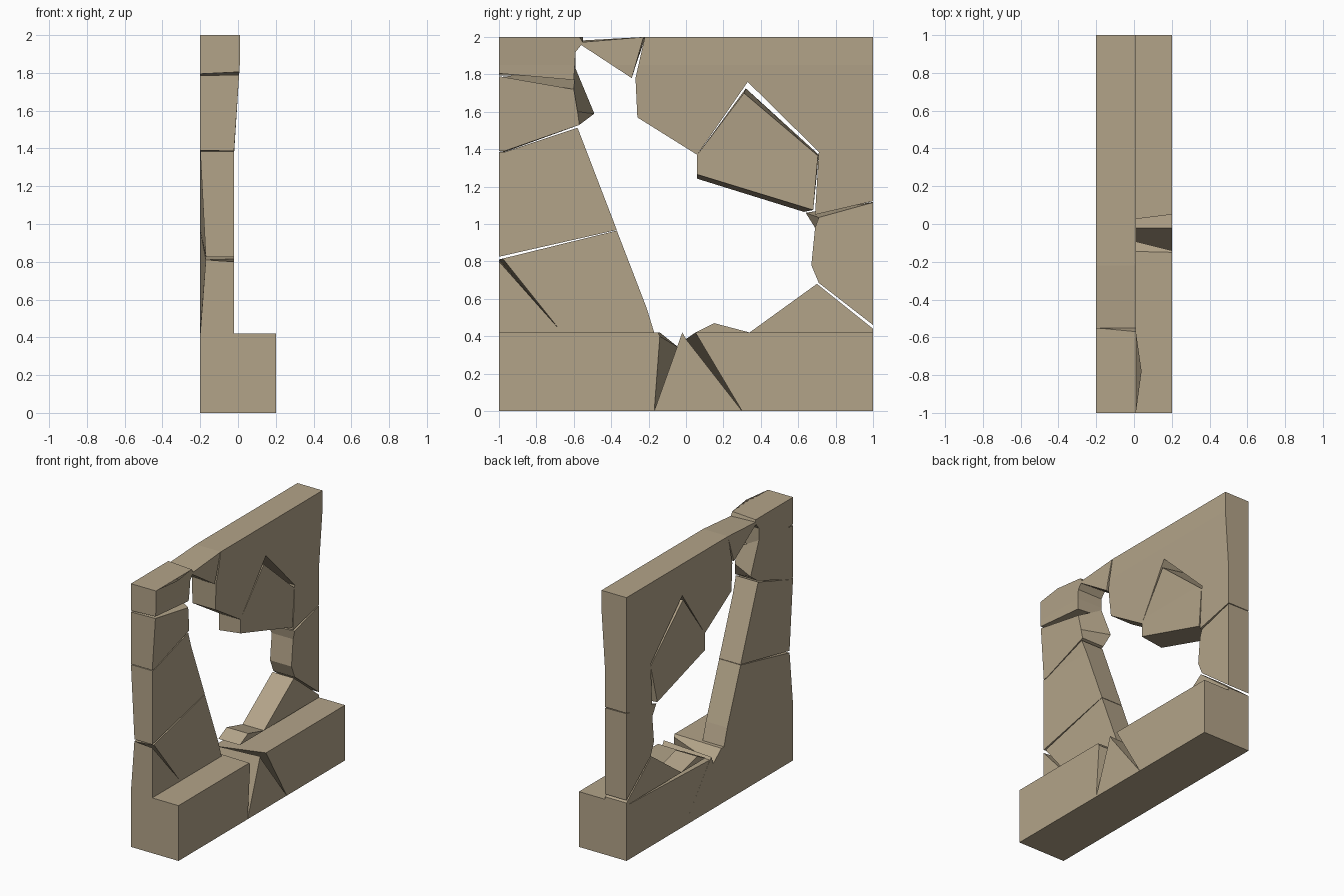
import bpy, bmesh

if "Cube" in bpy.data.objects:
    bpy.data.objects.remove(bpy.data.objects["Cube"])

# single stone colour
stone = bpy.data.materials.new("tan_stone")
stone.diffuse_color = (0.45, 0.37, 0.25, 1)
stone.use_nodes = True
stone.node_tree.nodes["Principled BSDF"].inputs["Base Color"].default_value = stone.diffuse_color
BACK = -0.2


def wall_front(y, z):
    """Front plane: recessed below, flaring out toward the top."""
    if z <= 1.4:
        return -0.02
    return -0.02 + 0.03 * min(1, (z - 1.4) / 0.45)


def wall_back(y, z):
    """Back plane, worn inward at the left end."""
    if y < -0.98 and 0.42 < z < 1.39:
        d = (z - 0.42) / 0.4 if z < 0.82 else (1.39 - z) / 0.57
        return BACK + 0.03 * d
    return BACK


def chunk(name, front, back=None, depth=None, bulge=None):
    """Loft a (y, z) outline from the back plane to the front plane."""
    back = back or front
    bm = bmesh.new()
    vb = [bm.verts.new((BACK, y, z)) for y, z in back]
    vf = [bm.verts.new((0, y, z)) for y, z in front]
    n = len(vb)
    bm.faces.new(vf)
    bm.faces.new(vb[::-1])
    for i in range(n):
        j = (i + 1) % n
        bm.faces.new((vf[i], vb[i], vb[j], vf[j]))
    for zc in (1.4, 1.85):
        bmesh.ops.bisect_plane(bm, geom=bm.verts[:] + bm.edges[:] + bm.faces[:],
                               plane_co=(0, 0, zc), plane_no=(0, 0, 1))
    for v in bm.verts:
        y, z = v.co.y, v.co.z
        if v.co.x > -0.001:
            v.co.x = depth if depth is not None else wall_front(y, z)
            if bulge and abs(y - bulge[0]) < 0.01 and abs(z - bulge[1]) < 0.01:
                v.co.x = bulge[2]
        elif v.co.x < BACK + 0.001:
            v.co.x = wall_back(y, z)
    bmesh.ops.recalc_face_normals(bm, faces=bm.faces[:])
    me = bpy.data.meshes.new(name)
    bm.to_mesh(me)
    bm.free()
    me.materials.append(stone)
    ob = bpy.data.objects.new(name, me)
    bpy.context.collection.objects.link(ob)
    return ob


# plinth, split by two wedge cracks
chunk("plinth_left",
      [(-1, 0), (-.17, 0), (-.14, .40), (-.15, .42), (-1, .42)],
      [(-1, 0), (-.17, 0), (-.04, .34), (-.14, .42), (-1, .42)], depth=0.2)
chunk("plinth_middle",
      [(-.17, 0), (.3, 0), (0, .385), (-.02, .42)],
      [(-.17, 0), (.3, 0), (.01, .37), (-.02, .40)], depth=0.2)
chunk("plinth_right",
      [(.3, 0), (1, 0), (1, .42), (.05, .42)],
      [(.3, 0), (1, 0), (1, .42), (.05, .42), (0, .385)][:3] + [(.0, .385)],
      depth=0.2)
chunk("rubble_slab", [(.05, .42), (.15, .47), (.34, .42)])

# left pier, stacked broken blocks
chunk("pier_left_foot",
      [(-1, .42), (-.67, .42), (-.68, .44), (-1, .80)],
      [(-1, .42), (-.67, .42), (-.68, .44), (-1, .81)])
chunk("pier_left_lower",
      [(-.67, .42), (-.17, .42), (-.21, .55), (-.37, .965), (-.98, .815), (-.68, .44)],
      [(-.67, .42), (-.17, .42), (-.21, .55), (-.37, .965), (-1, .81), (-.68, .44)])
chunk("pier_left_middle",
      [(-1, .825), (-.37, .968), (-.58, 1.515), (-.97, 1.385), (-1, 1.385)])
chunk("pier_left_upper",
      [(-1, 1.39), (-.97, 1.39), (-.57, 1.53), (-.58, 1.60), (-.60, 1.72), (-1, 1.79)],
      [(-1, 1.39), (-.97, 1.385), (-.57, 1.53), (-.49, 1.59), (-.59, 1.83), (-1, 1.785)])
chunk("pier_left_cap",
      [(-1, 1.805), (-.60, 1.77), (-.59, 1.92), (-.55, 1.97), (-.57, 2), (-.78, 2), (-1, 2)],
      [(-1, 1.795), (-.59, 1.78), (-.59, 1.92), (-.55, 1.97), (-.55, 2), (-.78, 2), (-1, 2)],
      bulge=(-.78, 2, .04))

# broken lintel wedge joining pier and wall
chunk("lintel_wedge",
      [(-.58, 1.97), (-.29, 1.78), (-.23, 1.99), (-.22, 2)],
      [(-.58, 1.98), (-.29, 1.785), (-.22, 1.99), (-.22, 2), (-.56, 2)][:4])

# upper wall
chunk("wall_upper",
      [(-.22, 2), (-.27, 1.78), (-.26, 1.57), (.06, 1.37), (.33, 1.76), (.71, 1.385),
       (.69, 1.05), (1, 1.122), (1, 2)])
chunk("wall_loose_block",
      [(.06, 1.265), (.68, 1.075), (.705, 1.365), (.31, 1.70), (.06, 1.37)],
      [(.06, 1.242), (.63, 1.065), (.71, 1.37), (.32, 1.725), (.06, 1.37)])

# right pier
chunk("pier_right",
      [(.71, .685), (1, .46), (1, 1.115), (.71, 1.035), (.69, .98), (.67, .78)],
      [(.71, .685), (1, .46), (1, 1.118), (.64, 1.06), (.69, .98), (.67, .78)])
chunk("pier_right_foot", [(.34, .42), (1, .42), (1, .44), (.70, .68)])
